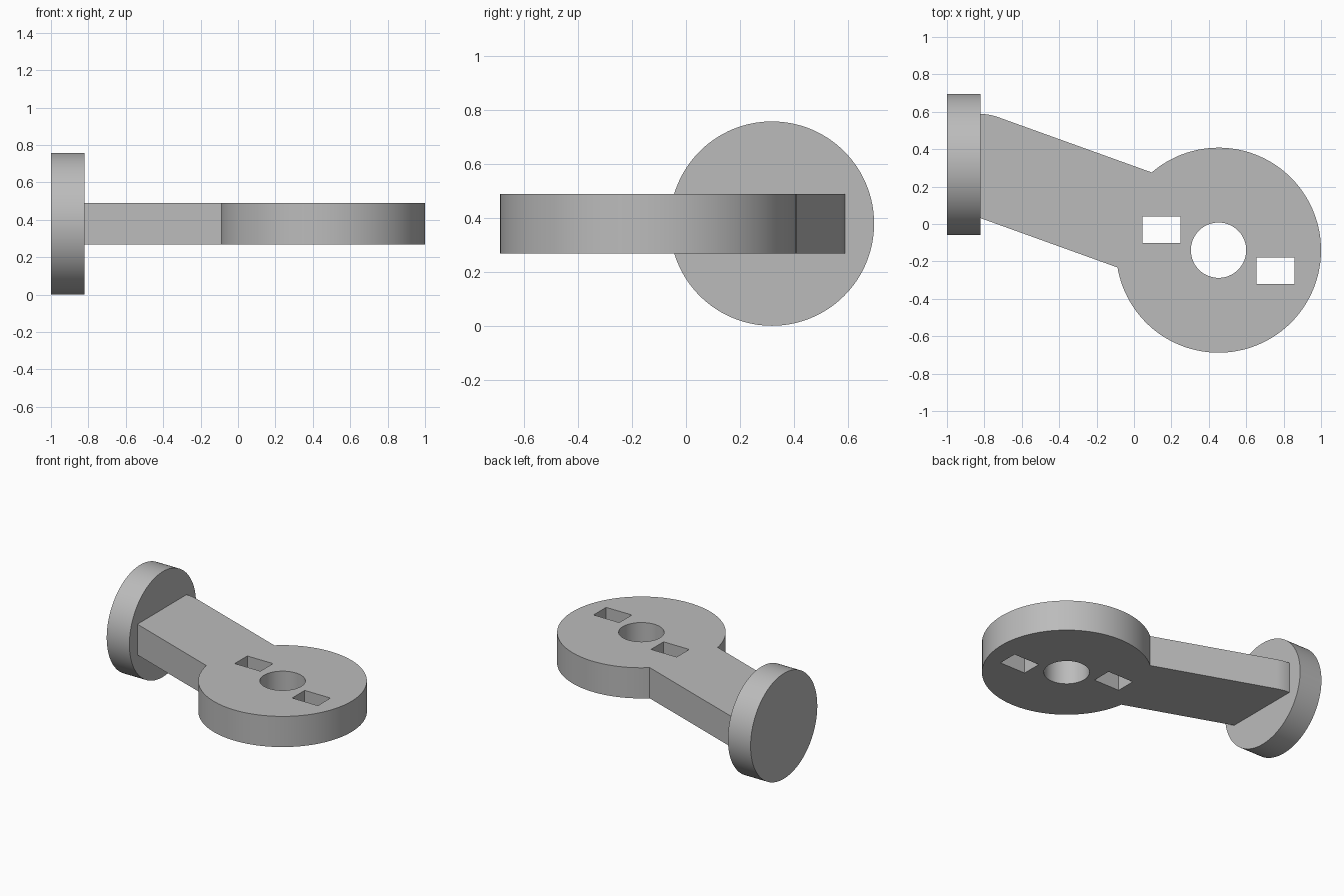
import bpy
from math import asin, acos, atan2, cos, sin, tan, pi, tau
from mathutils import Vector

cube = bpy.data.objects.get("Cube")
if cube:
    bpy.data.objects.remove(cube, do_unlink=True)

# Single grey material
grey = bpy.data.materials.new("plain_grey")
grey.use_nodes = True
colour = (0.5, 0.5, 0.5, 1)
grey.diffuse_color = colour
grey.node_tree.nodes["Principled BSDF"].inputs["Base Color"].default_value = colour

# Key dimensions
HUB, HUB_R = Vector((0.452, -0.14)), 0.548
END, ARM_R = Vector((-0.82, 0.318)), 0.27
Z_MID, THICK = 0.379, 0.22
FLANGE_R, FLANGE_W = 0.378, 0.18
CUT_X = -0.85  # arm end, buried inside the flange


def arc(centre, radius, start, end, steps):
    angles = [start + (end - start) * i / steps for i in range(steps + 1)]
    return [centre + radius * Vector((cos(a), sin(a))) for a in angles]


def rectangle(centre, w, h):
    return [centre + Vector((sx * w / 2, sy * h / 2))
            for sx, sy in ((-1, -1), (1, -1), (1, 1), (-1, 1))]


def finish(obj):
    obj.data.materials.clear()
    obj.data.materials.append(grey)
    bpy.ops.object.select_all(action="DESELECT")
    obj.select_set(True)
    bpy.context.view_layer.objects.active = obj
    bpy.ops.object.shade_smooth_by_angle(angle=pi / 6)


# Outline: round hub, then straight arm with a rounded upper corner
axis = END - HUB
heading = atan2(axis.y, axis.x)
spread = asin(ARM_R / HUB_R)
outline = arc(HUB, HUB_R, heading + spread - tau, heading - spread, 120)
outline += arc(END, ARM_R, heading - pi / 2, acos((CUT_X - END.x) / ARM_R), 12)
low = END + ARM_R * Vector((cos(heading + pi / 2), sin(heading + pi / 2)))
outline.append(Vector((CUT_X, low.y + (CUT_X - low.x) * tan(heading))))

# Centre bore and two slots, opposite each other
slot = Vector((0.305, -0.11))
loops = [outline, arc(HUB, 0.148, 0, tau, 64)[:-1]]
loops += [rectangle(HUB + s * slot, 0.204, 0.142) for s in (-1, 1)]

# Extruded lever plate
curve = bpy.data.curves.new("lever_profile", "CURVE")
curve.dimensions = "2D"
curve.fill_mode = "BOTH"
curve.extrude = THICK / 2
for points in loops:
    spline = curve.splines.new("POLY")
    spline.points.add(len(points) - 1)
    for target, p in zip(spline.points, points):
        target.co = (p.x, p.y, 0, 1)
    spline.use_cyclic_u = True
plate = bpy.data.objects.new("lever_plate", curve)
bpy.context.collection.objects.link(plate)
plate.location.z = Z_MID
bpy.ops.object.select_all(action="DESELECT")
plate.select_set(True)
bpy.context.view_layer.objects.active = plate
bpy.ops.object.convert(target="MESH")
plate = bpy.context.object
plate.name = "lever_plate"

# Weld the caps to the walls
bpy.ops.object.mode_set(mode="EDIT")
bpy.ops.mesh.select_all(action="SELECT")
bpy.ops.mesh.remove_doubles(threshold=0.0001)
bpy.ops.mesh.normals_make_consistent(inside=False)
bpy.ops.object.mode_set(mode="OBJECT")
finish(plate)

# Upright round flange at the arm's end
bpy.ops.mesh.primitive_cylinder_add(
    vertices=128, radius=FLANGE_R, depth=FLANGE_W,
    location=(-1 + FLANGE_W / 2, END.y, Z_MID), rotation=(0, pi / 2, 0))
flange = bpy.context.object
flange.name = "end_flange"
finish(flange)
